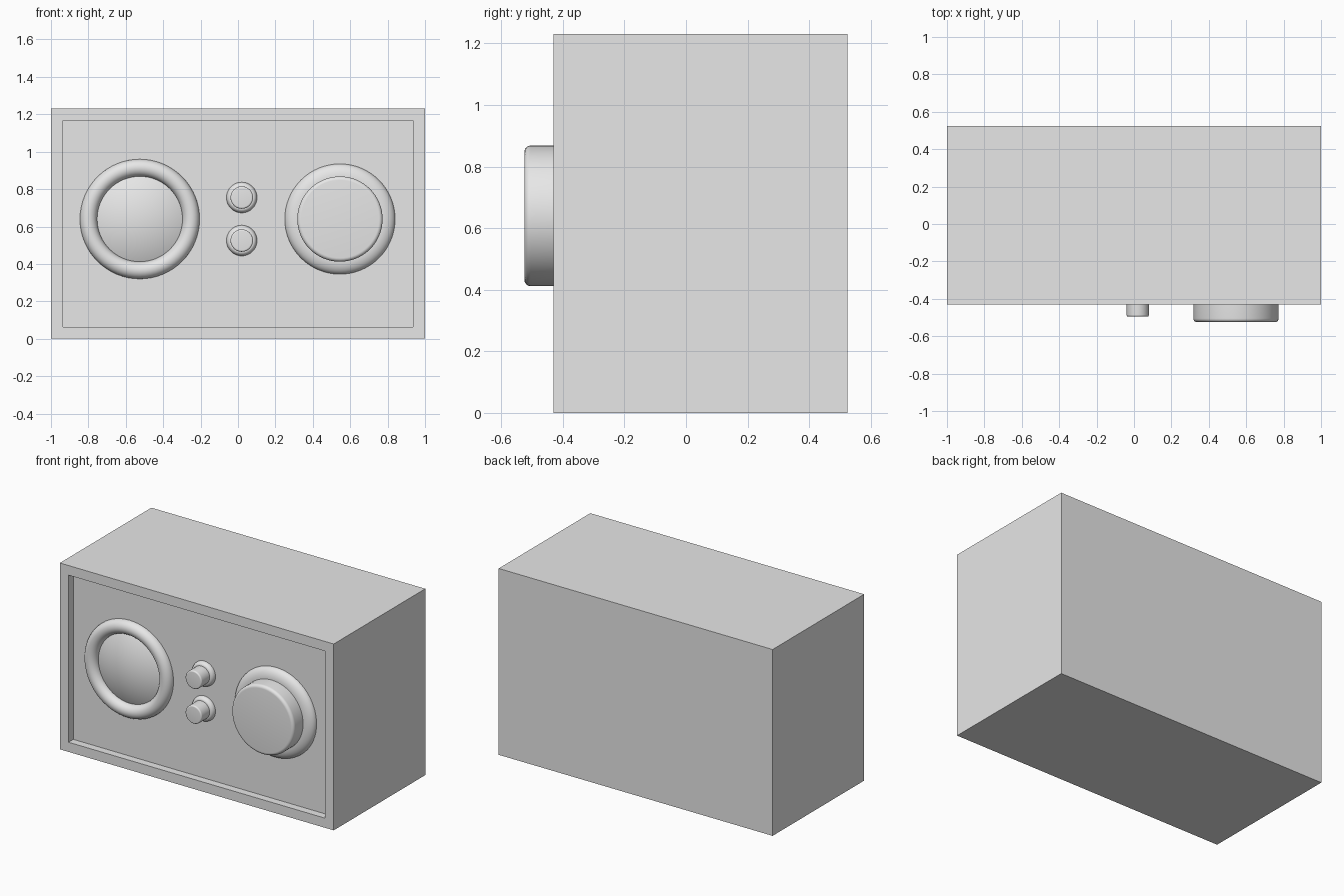
import bpy, bmesh, math
from mathutils import Vector

cube = bpy.data.objects.get("Cube")
if cube:
    bpy.data.objects.remove(cube, do_unlink=True)

# Single plain grey finish
grey = bpy.data.materials.new("plain_grey")
grey.use_nodes = True
grey.diffuse_color = (0.8, 0.8, 0.8, 1)
grey.node_tree.nodes["Principled BSDF"].inputs["Base Color"].default_value = (0.8, 0.8, 0.8, 1)

FRONT, BACK, TOP = -0.43, 0.525, 1.23
PANEL = FRONT + 0.05      # recessed panel depth


def finish(bm, name, location=(0, 0, 0), smooth=True):
    """Turn a bmesh into a named, coloured object."""
    bmesh.ops.recalc_face_normals(bm, faces=bm.faces)
    mesh = bpy.data.meshes.new(name)
    bm.to_mesh(mesh)
    bm.free()
    mesh.materials.append(grey)
    obj = bpy.data.objects.new(name, mesh)
    obj.location = location
    bpy.context.collection.objects.link(obj)
    if smooth:
        bpy.ops.object.select_all(action='DESELECT')
        obj.select_set(True)
        bpy.context.view_layer.objects.active = obj
        bpy.ops.object.shade_smooth_by_angle(angle=math.radians(35))
    return obj


def lathe(name, profile, x, z, closed=False, steps=64):
    """Spin a (radius, y) profile around an axis running front to back."""
    bm = bmesh.new()
    verts = [bm.verts.new((r, y, 0)) for r, y in profile]
    pairs = list(zip(verts, verts[1:]))
    if closed:
        pairs.append((verts[-1], verts[0]))
    edges = [bm.edges.new(p) for p in pairs]
    bmesh.ops.spin(bm, geom=verts + edges, cent=(0, 0, 0), axis=(0, 1, 0),
                   angle=math.tau, steps=steps)
    bmesh.ops.remove_doubles(bm, verts=bm.verts, dist=1e-5)
    return finish(bm, name, (x, 0, z))


def arc(cr, cy, rad_r, rad_y, a0, a1, n):
    """Elliptical arc in (radius, y); angle 0 points outward, 90 to the front."""
    angles = [math.radians(a0 + (a1 - a0) * i / n) for i in range(n + 1)]
    return [(max(0, cr + rad_r * math.cos(a)), cy - rad_y * math.sin(a)) for a in angles]


def knob(name, radius, front, bevel, x, z):
    """Cylinder with a rounded front rim."""
    rim = arc(radius - bevel, front + bevel, bevel, bevel, 0, 90, 6)
    lathe(name, [(0, PANEL + 0.01), (radius, PANEL + 0.01)] + rim + [(0, front)], x, z)


# Cabinet with a recessed front panel
bm = bmesh.new()
bmesh.ops.create_cube(bm, size=1)
for v in bm.verts:
    v.co = Vector((v.co.x * 2, FRONT if v.co.y < 0 else BACK, TOP if v.co.z > 0 else 0))
face = min(bm.faces, key=lambda f: f.calc_center_median().y)
bmesh.ops.inset_individual(bm, faces=[face], thickness=0.09)
rim = bmesh.ops.extrude_discrete_faces(bm, faces=[face])["faces"][0]
bmesh.ops.translate(bm, verts=rim.verts, vec=(0, PANEL - FRONT, 0))
inner = list(rim.verts)
# Close the side walls of the recess
loose = [e for e in bm.edges if e.is_boundary]
bmesh.ops.bridge_loops(bm, edges=loose) if loose else None
finish(bm, "cabinet", smooth=False)

# Speaker: rounded ring with a shallow dome inside
SX, MID = -0.525, 0.64
lathe("speaker_ring", arc(0.274, PANEL, 0.046, 0.046, 0, 345, 23), SX, MID, closed=True)
R = 0.55
span = math.degrees(math.asin(0.25 / R))
dome = arc(0, FRONT + R, R, R, 90 - span, 90, 12)
lathe("speaker_dome", [(0, dome[0][1])] + dome, SX, MID)

# Tuning dial: sloped collar and large knob
collar = [(0, PANEL + 0.01), (0.295, PANEL + 0.01)] + \
    arc(0.225, PANEL, 0.07, 0.045, 0, 90, 8) + [(0, PANEL - 0.045)]
lathe("dial_collar", collar, 0.545, MID)
knob("dial_knob", 0.228, -0.525, 0.02, 0.545, MID)

# Two small control knobs with collars
for label, z in (("upper", 0.755), ("lower", 0.525)):
    small = [(0, PANEL + 0.01), (0.082, PANEL + 0.01)] + \
        arc(0.06, PANEL, 0.022, 0.03, 0, 90, 6) + [(0, PANEL - 0.03)]
    lathe(label + "_button_collar", small, 0.02, z, steps=48)
    knob(label + "_button", 0.06, -0.495, 0.009, 0.02, z)
